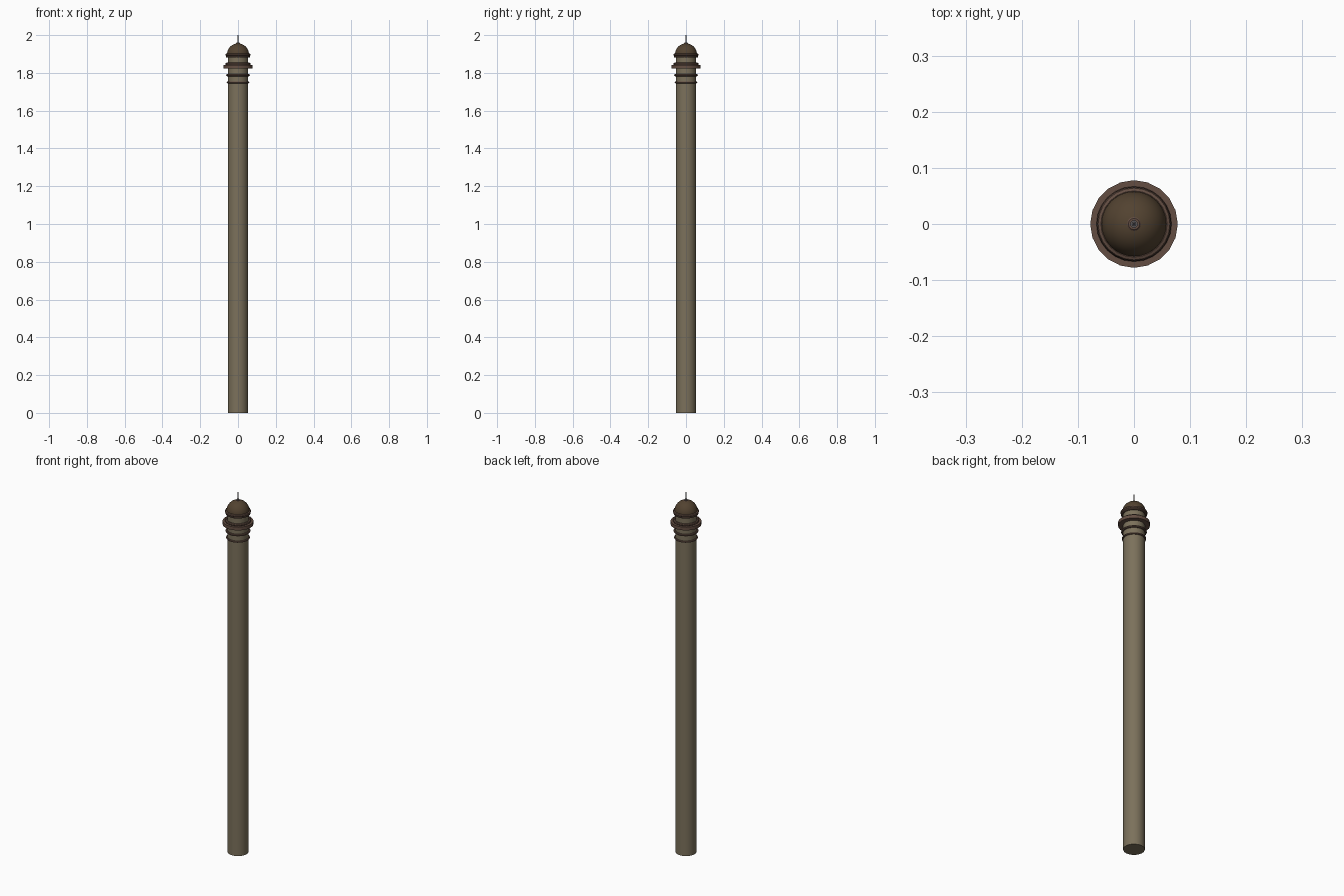
import bpy, math

if "Cube" in bpy.data.objects:
    bpy.data.objects.remove(bpy.data.objects["Cube"])


def material(name, rgb):
    m = bpy.data.materials.new(name)
    m.diffuse_color = (*rgb, 1)
    m.use_nodes = True
    m.node_tree.nodes["Principled BSDF"].inputs["Base Color"].default_value = m.diffuse_color
    return m


STONE = material("stone", (0.20, 0.165, 0.105))
TRIM = material("trim", (0.125, 0.075, 0.055))
DOME = material("dome_brown", (0.085, 0.055, 0.03))
METAL = material("metal", (0.10, 0.09, 0.09))


def finish(name, mat):
    ob = bpy.context.object
    ob.name = name
    ob.data.materials.append(mat)
    bpy.ops.object.shade_smooth_by_angle(angle=math.radians(35))
    return ob


def drum(name, r, z0, z1, mat, sides=24, r_top=None):
    bpy.ops.mesh.primitive_cone_add(
        vertices=sides, radius1=r, radius2=r if r_top is None else r_top,
        depth=z1 - z0, location=(0, 0, (z0 + z1) / 2))
    return finish(name, mat)


def ring(name, r, tube, z, mat):
    bpy.ops.mesh.primitive_torus_add(
        major_radius=r, minor_radius=tube, major_segments=24,
        minor_segments=8, location=(0, 0, z))
    return finish(name, mat)


# Shaft and upper lantern
drum("shaft", 0.053, 0, 1.82, STONE, 32)
drum("upper_drum", 0.053, 1.82, 1.897, STONE, 32)

# Rings below the balcony
ring("lower_ring", 0.055, 0.005, 1.75, TRIM)
ring("upper_ring", 0.057, 0.006, 1.788, TRIM)

# Balcony: slab and parapet moulding
drum("balcony_slab", 0.078, 1.824, 1.842, TRIM, 20)
ring("balcony_moulding", 0.060, 0.007, 1.847, TRIM)

# Dome on its base ring
ring("dome_ring_lower", 0.058, 0.006, 1.887, TRIM)
ring("dome_ring", 0.059, 0.007, 1.896, TRIM)
profile = [(0.058 * math.cos(a), 1.898 + 0.058 * math.sin(a))
           for a in (math.radians(90 * i / 10) for i in range(10))]
n = 32
verts = [(r * math.cos(math.tau * k / n), r * math.sin(math.tau * k / n), z)
         for r, z in profile for k in range(n)] + [(0, 0, 1.956)]
faces = [(i * n + k, i * n + (k + 1) % n, (i + 1) * n + (k + 1) % n, (i + 1) * n + k)
         for i in range(len(profile) - 1) for k in range(n)]
last = (len(profile) - 1) * n
faces += [(last + k, last + (k + 1) % n, len(verts) - 1) for k in range(n)]
mesh = bpy.data.meshes.new("dome")
mesh.from_pydata(verts, [], faces)
dome = bpy.data.objects.new("dome", mesh)
bpy.context.collection.objects.link(dome)
bpy.ops.object.select_all(action='DESELECT')
bpy.context.view_layer.objects.active = dome
dome.select_set(True)
finish("dome", DOME)

# Finial
drum("finial_base", 0.017, 1.950, 1.957, TRIM, 12, 0.010)
drum("finial_collar", 0.007, 1.955, 1.962, METAL, 12)
drum("finial_spike", 0.0035, 1.955, 2.0, METAL, 8, 0.002)
